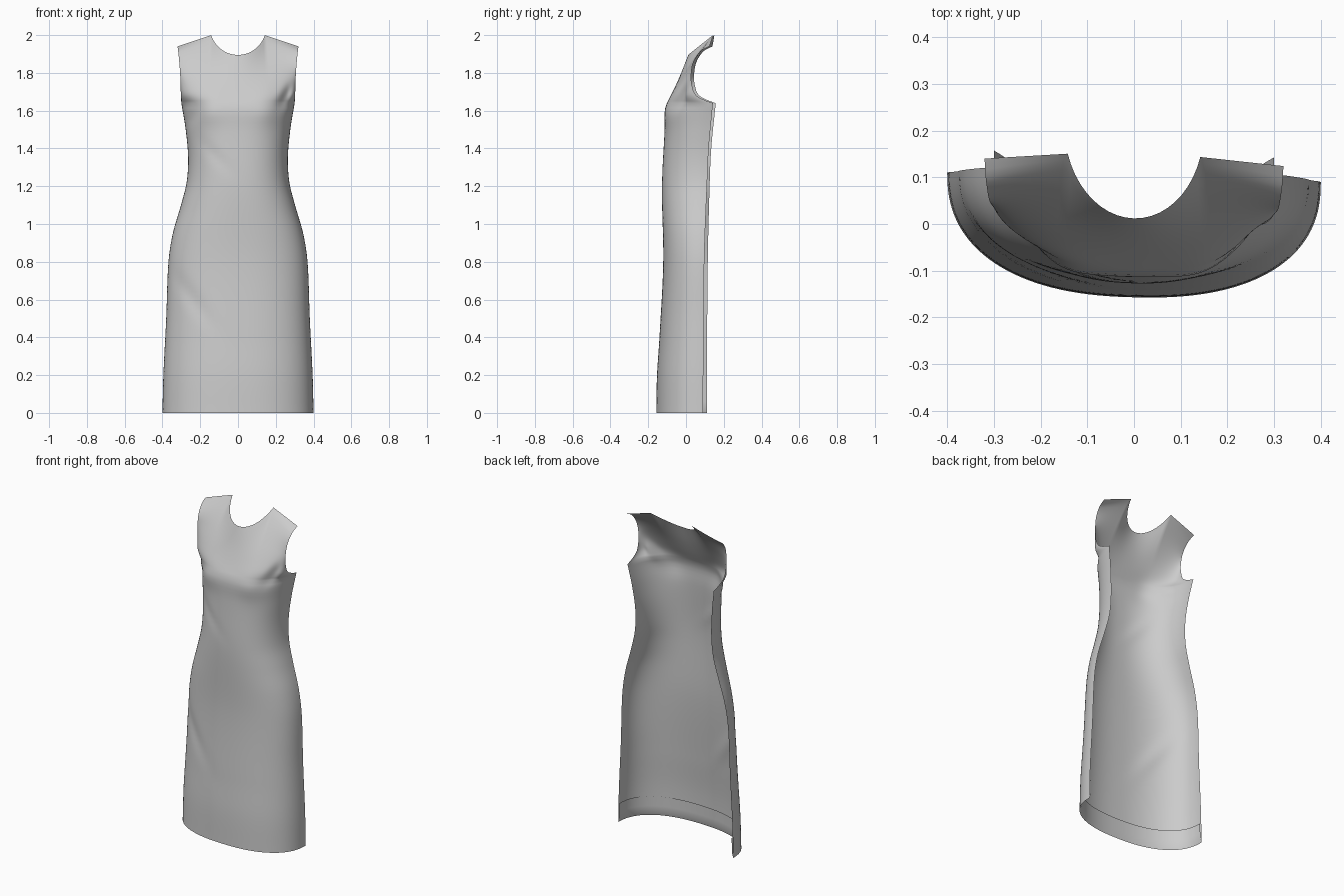
import bpy
from math import sin, cos, pi, exp, radians

if "Cube" in bpy.data.objects:
    bpy.data.objects.remove(bpy.data.objects["Cube"])

HALF = 32            # columns from centre front to side edge
CORNER = 10 / HALF   # column where the neckline meets the shoulder
ARM = 1.64           # underarm height
HEM = 0.12           # height of the turned-up hem


def curve(keys, t):
    """Smooth interpolation through (position, value) keys."""
    n = len(keys)
    i = 0
    while i < n - 2 and t > keys[i + 1][0]:
        i += 1

    def slope(k):
        a, b = keys[max(k - 1, 0)], keys[min(k + 1, n - 1)]
        return (b[1] - a[1]) / (b[0] - a[0])
    (t0, v0), (t1, v1) = keys[i], keys[i + 1]
    h = t1 - t0
    s = (t - t0) / h
    return (v0 * (1 + 2 * s) * (1 - s) ** 2 + slope(i) * h * s * (1 - s) ** 2
            + v1 * s * s * (3 - 2 * s) + slope(i + 1) * h * s * s * (s - 1))


# Skirt and waist profiles by height
WIDTH = [(0, .40), (.2, .395), (.5, .38), (.8, .368), (.95, .345), (1.1, .302),
         (1.22, .272), (1.35, .264), (1.5, .277), (1.64, .30)]
FRONT = [(0, -.157), (.2, -.153), (.4, -.14), (.8, -.12), (1.2, -.127), (1.5, -.113), (1.6, -.112), (1.64, -.10)]
SIDE = [(0, .10), (.8, .106), (1.2, .118), (1.4, .127), (1.64, .15)]
# Bodice profiles from underarm (0) to shoulder (1)
ARM_X = [(0, .30), (.2, .303), (.5, .306), (.8, .313), (1, .32)]
ARM_Y = [(0, .15), (.06, .10), (.14, .06), (.3, .04), (.5, .035), (.75, .05), (.93, .09), (1, .132)]
CHEST = [(0, -.10), (.3, -.062), (.6, -.028), (1, .012)]


def section(u, w, front, side):
    a = abs(u) * pi / 2
    return w * sin(a) ** .85, side - (side - front) * max(cos(a), 0) ** .85


def top_edge(u):
    """Neckline, then shoulder seam."""
    u = abs(u)
    if u <= CORNER:
        a = radians(72) * u / CORNER
        k = (1 - cos(a)) / (1 - cos(radians(72)))
        return .142 * sin(a) / sin(radians(72)), .012 + .135 * k, 1.895 + .105 * k
    k = (u - CORNER) / (1 - CORNER)
    return .142 + .178 * k, .147 - .015 * k, 2 - .06 * k


def fold(x, z, cx, cz, dx, dz, long, wide):
    """Soft ridge along the direction (dx, dz)."""
    along, across = (x - cx) * dx + (z - cz) * dz, (z - cz) * dx - (x - cx) * dz
    return exp(-(along / long) ** 2 - (across / wide) ** 2)


def drape(u, x, y, z):
    y -= .025 * x
    inside = cos(u * pi / 2)
    relief = -.010 * (fold(x, z, .15, 1.6, 1, 0, .07, .08) + fold(x, z, -.15, 1.6, 1, 0, .07, .08))
    relief += .022 * fold(x, z, .255, 1.68, .5, .87, .06, .025)
    relief += .012 * fold(x, z, -.25, 1.56, .7, .7, .08, .03)
    relief += .008 * fold(x, z, -.24, .6, .6, -.8, .18, .04)
    relief += .005 * fold(x, z, -.12, 1.36, .7, -.7, .12, .03)
    return x, y + relief * min(1, inside * 2), z


def body_point(u, z, inset=0):
    x, y = section(u, curve(WIDTH, z) - inset, curve(FRONT, z) + inset, curve(SIDE, z))
    return drape(u, x if u > 0 else -x, y, z)


def bodice_point(u, v):
    x, y = section(u, curve(ARM_X, v), curve(CHEST, v), curve(ARM_Y, v))
    xe, ye = section(u, .32, .012, .132)
    tx, ty, tz = top_edge(u)
    k = v ** 1.6
    x, y = x + k * (tx - xe), y + k * (ty - ye)
    return drape(u, x if u > 0 else -x, y, ARM + v * (tz - ARM))


def sheet(name, rows, material):
    cols = len(rows[0])
    faces = [(r * cols + c, r * cols + c + 1, (r + 1) * cols + c + 1, (r + 1) * cols + c)
             for r in range(len(rows) - 1) for c in range(cols - 1)]
    mesh = bpy.data.meshes.new(name)
    mesh.from_pydata([p for row in rows for p in row], [], faces)
    mesh.materials.append(material)
    obj = bpy.data.objects.new(name, mesh)
    bpy.context.collection.objects.link(obj)
    mesh.shade_smooth()
    return obj


grey = bpy.data.materials.new("light grey cloth")
grey.use_nodes = True
grey.diffuse_color = (.6, .6, .6, 1)
grey.node_tree.nodes["Principled BSDF"].inputs["Base Color"].default_value = (.6, .6, .6, 1)

us = [i / HALF for i in range(-HALF, HALF + 1)]

# Front panel of the dress, hem to shoulders
rows = [[body_point(u, ARM * i / 64) for u in us] for i in range(64)]
rows += [[bodice_point(u, i / 28) for u in us] for i in range(29)]
sheet("dress_front_panel", rows, grey)

# Hem turned up on the inside
hem = [[body_point(u, HEM * i / 4, .008 * min(1, i)) for u in us] for i in range(5)]
sheet("inner_hem", hem, grey)
